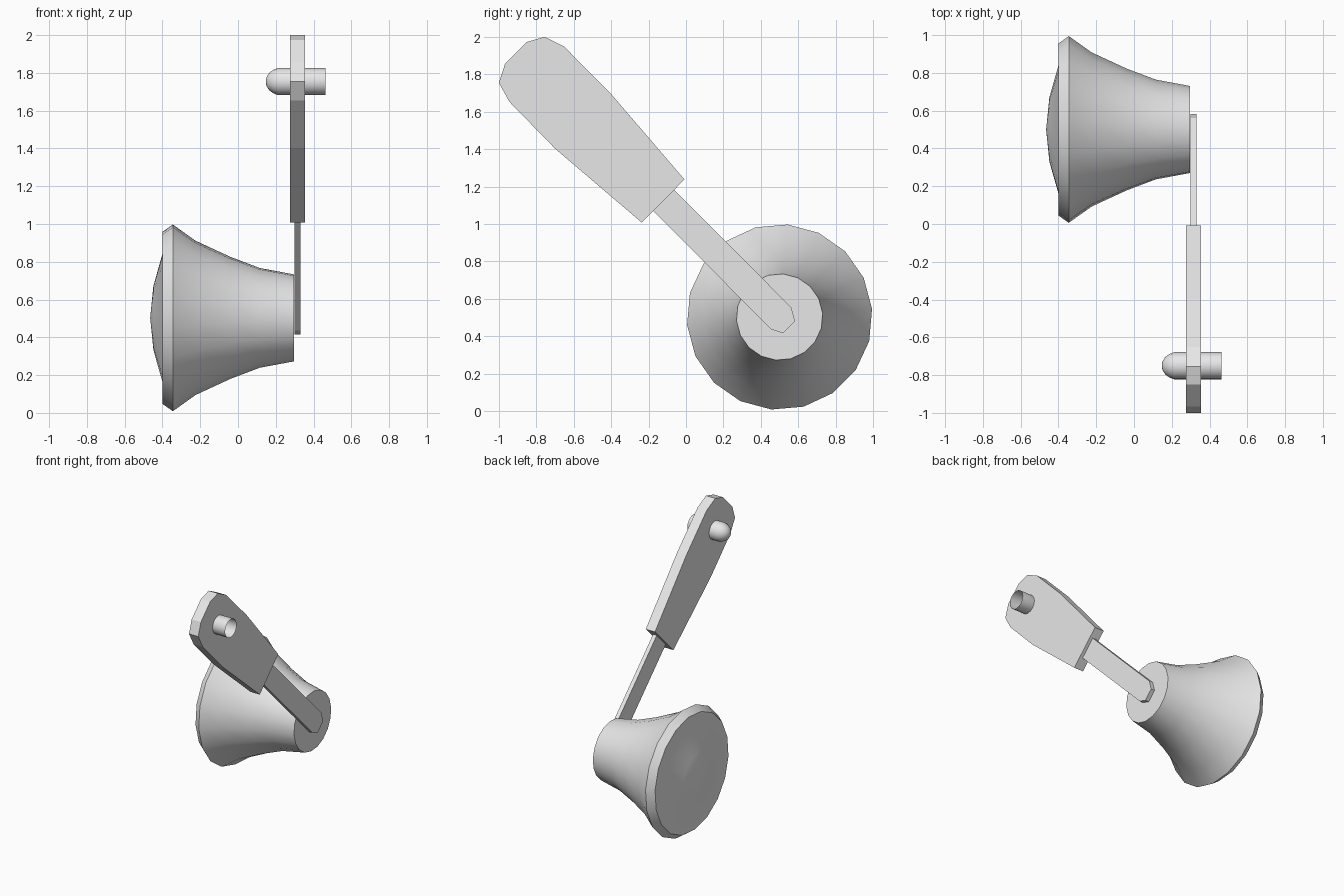
import bpy, bmesh, math

cube = bpy.data.objects.get("Cube")
if cube:
    bpy.data.objects.remove(cube, do_unlink=True)

grey = bpy.data.materials.new("plain grey")
grey.use_nodes = True
grey.diffuse_color = (0.8, 0.8, 0.8, 1)
grey.node_tree.nodes["Principled BSDF"].inputs["Base Color"].default_value = (0.8, 0.8, 0.8, 1)


def finish(name, bm, smooth):
    bmesh.ops.recalc_face_normals(bm, faces=bm.faces)
    mesh = bpy.data.meshes.new(name)
    bm.to_mesh(mesh)
    bm.free()
    mesh.materials.append(grey)
    obj = bpy.data.objects.new(name, mesh)
    bpy.context.collection.objects.link(obj)
    if smooth:
        bpy.ops.object.select_all(action='DESELECT')
        obj.select_set(True)
        bpy.context.view_layer.objects.active = obj
        bpy.ops.object.shade_smooth_by_angle(angle=math.radians(30))
    return obj


def lathe_x(name, profile, y, z, sides, start=0.0, cap_end=True):
    """Revolve (x, radius) points about an axis along x; radius 0 makes a tip."""
    bm = bmesh.new()
    rings = []
    for x, r in profile:
        if r == 0:
            rings.append([bm.verts.new((x, y, z))] * sides)
            continue
        angles = [start + math.tau * i / sides for i in range(sides)]
        rings.append([bm.verts.new((x, y + r * math.cos(a), z + r * math.sin(a)))
                      for a in angles])
    for a, b in zip(rings, rings[1:]):
        for i in range(sides):
            j = (i + 1) % sides
            corners = list(dict.fromkeys((a[i], a[j], b[j], b[i])))
            bm.faces.new(corners)
    if cap_end:
        bm.faces.new(rings[-1])
    return finish(name, bm, True)


def plate(name, outline, x0, x1):
    """Extrude a (y, z) outline between two x positions."""
    bm = bmesh.new()
    face = bm.faces.new([bm.verts.new((x0, y, z)) for y, z in outline])
    moved = bmesh.ops.extrude_face_region(bm, geom=[face])["geom"]
    verts = [v for v in moved if isinstance(v, bmesh.types.BMVert)]
    bmesh.ops.translate(bm, verts=verts, vec=(x1 - x0, 0, 0))
    # the extrusion drops the starting face, so close that side when open
    rim = [e for e in bm.edges if e.is_boundary]
    if rim:
        bmesh.ops.holes_fill(bm, edges=rim)
    return finish(name, bm, False)


# Flared horn with a shallow domed front
lathe_x("flared_horn",
        [(-0.465, 0), (-0.448, 0.17), (-0.40, 0.34), (-0.40, 0.457), (-0.345, 0.496),
         (-0.225, 0.41), (-0.04, 0.324), (0.115, 0.265), (0.297, 0.231)],
        0.5, 0.503, 18, math.radians(5))

# Thin arm with a rounded tip
plate("thin_arm",
      [(-0.07, 1.19), (-0.18, 1.075), (0.455, 0.437), (0.519, 0.416),
       (0.583, 0.48), (0.562, 0.555)], 0.298, 0.33)

# Thick tapered handle
plate("handle",
      [(-0.008, 1.238), (-0.237, 1.008), (-0.70, 1.403), (-0.944, 1.653), (-1.0, 1.755),
       (-0.967, 1.856), (-0.85, 1.973), (-0.755, 2.0), (-0.65, 1.947), (-0.396, 1.69)],
      0.275, 0.355)

# Round-nosed pin through the handle, open at its outer end
lathe_x("pivot_pin",
        [(0.148, 0), (0.15, 0.022), (0.165, 0.046), (0.187, 0.062), (0.212, 0.072),
         (0.463, 0.072)],
        -0.75, 1.754, 16, cap_end=False)
